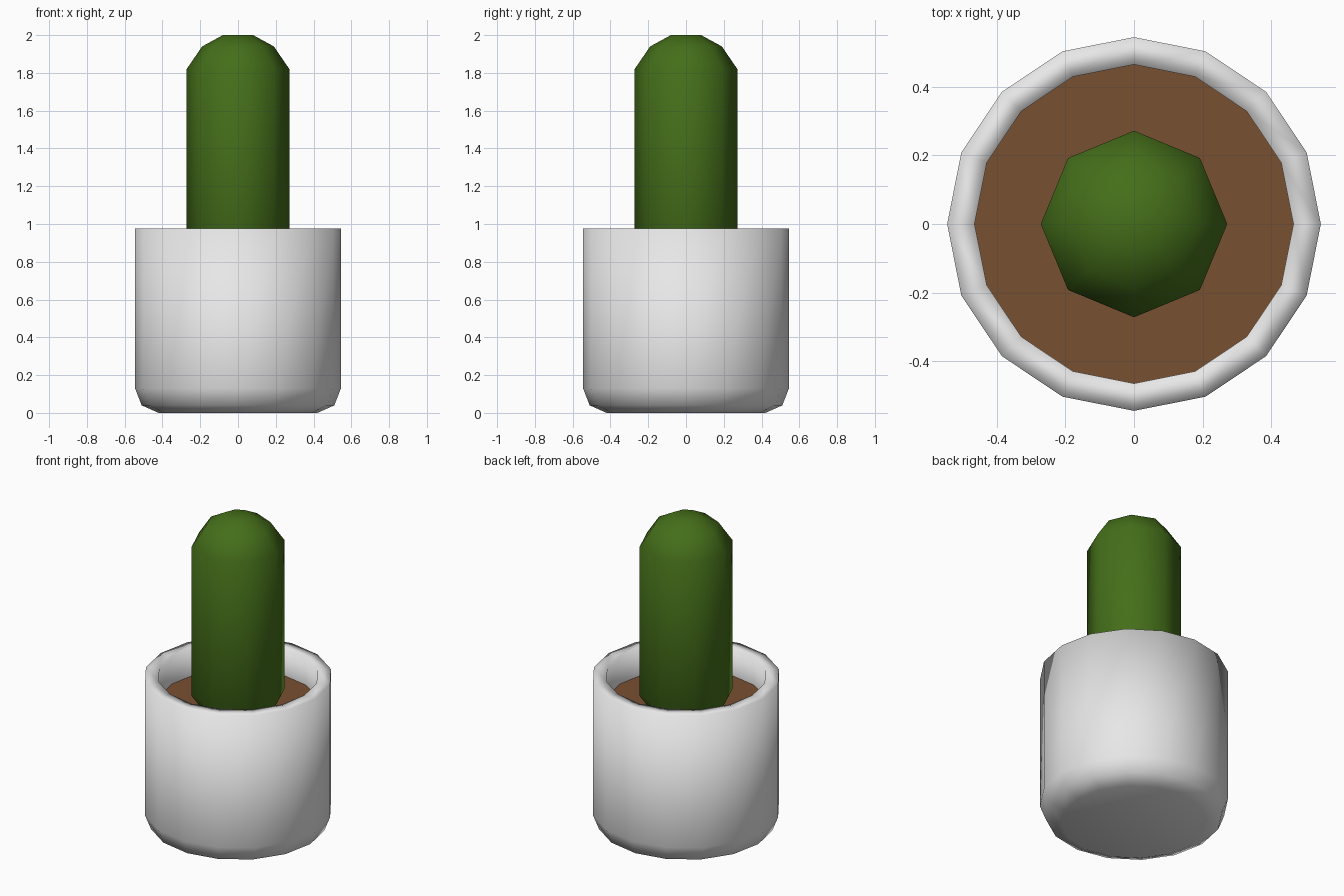
import bpy, bmesh, math

if "Cube" in bpy.data.objects:
    bpy.data.objects.remove(bpy.data.objects["Cube"])


def material(name, rgb):
    m = bpy.data.materials.new(name)
    m.diffuse_color = (*rgb, 1.0)
    m.use_nodes = True
    m.node_tree.nodes["Principled BSDF"].inputs["Base Color"].default_value = m.diffuse_color
    return m


def lathe(name, profile, sides, mat, cap_start=False, cap_end=False, smooth=True):
    """Revolve (radius, height) points around z, with a corner on the x axis."""
    bm = bmesh.new()
    rings = []
    for r, z in profile:
        rings.append([bm.verts.new((r * math.cos(2 * math.pi * i / sides),
                                    r * math.sin(2 * math.pi * i / sides), z))
                      for i in range(sides)])
    for a, b in zip(rings, rings[1:]):
        for i in range(sides):
            j = (i + 1) % sides
            bm.faces.new((a[i], a[j], b[j], b[i]))
    if cap_start:
        bm.faces.new(rings[0][::-1])
    if cap_end:
        bm.faces.new(rings[-1])
    for f in bm.faces:
        f.smooth = smooth
    mesh = bpy.data.meshes.new(name)
    bm.to_mesh(mesh)
    bm.free()
    mesh.materials.append(mat)
    obj = bpy.data.objects.new(name, mesh)
    bpy.context.collection.objects.link(obj)
    return obj


white = material("pot white", (0.8, 0.8, 0.8))
brown = material("soil brown", (0.19, 0.08, 0.032))
green = material("cactus green", (0.058, 0.157, 0.01))

SOIL_Z = 0.80

# Pot: rounded foot, straight wall, flat rim and inner wall down to the soil
lathe("pot", [(0.42, 0.0), (0.51, 0.04), (0.545, 0.13), (0.545, 0.975),
              (0.465, 0.975), (0.465, SOIL_Z - 0.01)], 16, white, cap_start=True)

# Soil: flat disc filling the pot
lathe("soil", [(0.465, SOIL_Z)], 16, brown, cap_end=True, smooth=False)

# Cactus: eight-sided capsule, its rounded lower end sunk into the soil
lathe("cactus", [(0.08, 0.69), (0.19, 0.75), (0.272, 0.87),
                 (0.272, 1.82), (0.19, 1.94), (0.08, 2.0)], 8, green,
      cap_start=True, cap_end=True)
